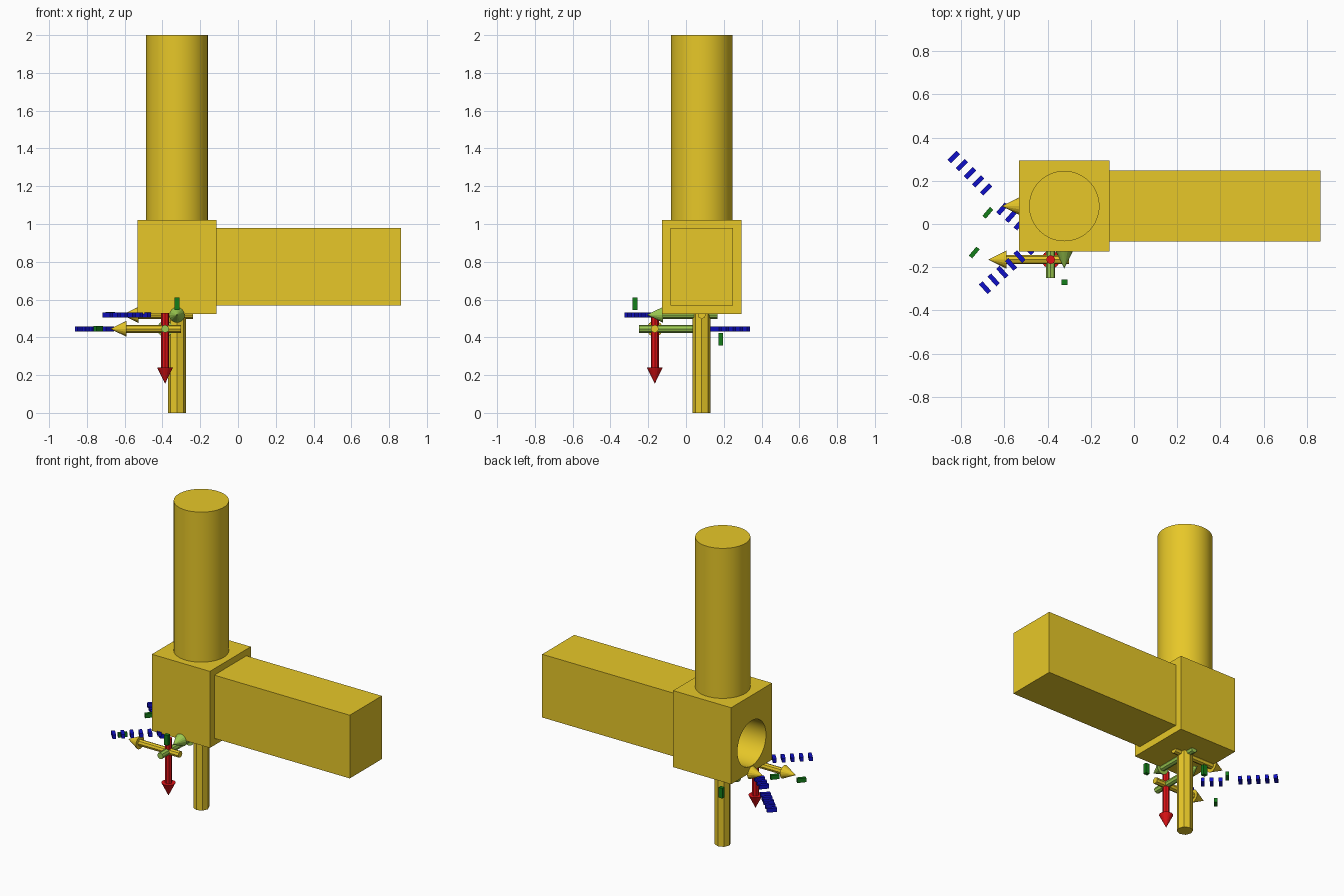
import bpy, math
from mathutils import Vector

if "Cube" in bpy.data.objects:
    bpy.data.objects.remove(bpy.data.objects["Cube"])


def material(name, r, g, b):
    lin = [(c / 255 / 12.92) if c < 11 else ((c / 255 + 0.055) / 1.055) ** 2.4 for c in (r, g, b)]
    m = bpy.data.materials.new(name)
    m.diffuse_color = (*lin, 1)
    m.use_nodes = True
    m.node_tree.nodes["Principled BSDF"].inputs["Base Color"].default_value = m.diffuse_color
    return m


GOLD = material("gold", 249, 215, 44)
LIME = material("light_green", 157, 203, 81)
RED = material("red", 225, 18, 22)
BLUE = material("blue", 16, 16, 200)
GREEN = material("dark_green", 20, 125, 25)


def finish(name, mat):
    ob = bpy.context.object
    ob.name = name
    ob.data.materials.append(mat)
    return ob


def box(name, lo, hi, mat, turn=0):
    lo, hi = Vector(lo), Vector(hi)
    bpy.ops.mesh.primitive_cube_add(size=1, location=(lo + hi) / 2, rotation=(0, 0, turn))
    bpy.context.object.scale = hi - lo
    bpy.ops.object.transform_apply(location=False, rotation=False, scale=True)
    return finish(name, mat)


def rod(name, start, end, r1, r2, sides, mat, smooth=False):
    start, end = Vector(start), Vector(end)
    d = end - start
    bpy.ops.mesh.primitive_cone_add(vertices=sides, radius1=r1, radius2=r2, depth=d.length,
                                    location=(start + end) / 2,
                                    rotation=d.to_track_quat('Z', 'Y').to_euler())
    if smooth:
        bpy.ops.object.shade_smooth_by_angle(angle=math.radians(30))
    return finish(name, mat)


def arrow(name, origin, direction, mat):
    o, d = Vector(origin), Vector(direction)
    rod(name + "_shaft", o - d * 0.085, o + d * 0.205, 0.021, 0.021, 8, mat)
    rod(name + "_head", o + d * 0.205, o + d * 0.29, 0.042, 0, 16, mat)


# Main block with a round socket in its left face
CX, CY = -0.323, 0.083
block = box("block", (-0.532, -0.127, 0.523), (-0.114, 0.295, 1.022), GOLD)
block.data.materials.append(LIME)
cutter = rod("socket_cutter", (-0.65, CY, 0.71), (-0.28, CY, 0.71), 0.147, 0.147, 48, LIME)
mod = block.modifiers.new("socket", 'BOOLEAN')
mod.object = cutter
mod.solver = 'EXACT'
bpy.context.view_layer.objects.active = block
bpy.ops.object.modifier_apply(modifier="socket")
bpy.data.objects.remove(cutter)
# Socket faces are those lying inside the outer walls
for p in block.data.polygons:
    c = p.center
    inside = -0.53 < c.x < -0.12 and -0.12 < c.y < 0.29 and 0.53 < c.z < 1.015
    p.material_index = 1 if inside else 0
bpy.ops.object.select_all(action='DESELECT')
block.select_set(True)
bpy.ops.object.shade_smooth_by_angle(angle=math.radians(30))

# Upper post, side arm and lower pin
rod("upper_post", (CX, CY, 1.02), (CX, CY, 2.0), 0.163, 0.163, 64, GOLD, True)
box("side_arm", (-0.116, -0.081, 0.568), (0.863, 0.249, 0.98), GOLD)
rod("lower_pin", (CX, CY, 0), (CX, CY, 0.525), 0.048, 0.048, 8, GOLD)

# Free axis marker in front of the block
F = (-0.386, -0.165, 0.445)
arrow("front_axis_x", F, (-1, 0, 0), GOLD)
arrow("front_axis_y", F, (0, 1, 0), LIME)
arrow("front_axis_z", F, (0, 0, -1), RED)

# Axis marker half sunk in the underside of the block
B = (CX, CY, 0.519)
arrow("base_axis_x", B, (-1, 0, 0), GOLD)
arrow("base_axis_y", B, (0, -1, 0), LIME)

# Plain tabs beyond the arrow tips
for i, (x, y, z) in enumerate([(-0.74, -0.132, 0.445), (-0.677, 0.052, 0.519)]):
    box(f"x_tab_{i}", (x - 0.027, y - 0.01, z - 0.014), (x + 0.027, y + 0.01, z + 0.014),
        GREEN, math.radians(50))
for i, (x, y, z) in enumerate([(CX, -0.27, 0.577), (-0.386, 0.185, 0.39)]):
    box(f"y_tab_{i}", (x - 0.014, y - 0.012, z - 0.033), (x + 0.014, y + 0.012, z + 0.033), GREEN)


# Rows of plain blue tick bars on the two diagonals
def tick_row(name, start, end, count, z):
    a, b = Vector(start), Vector(end)
    d = b - a
    turn = math.atan2(d.y, d.x)
    for i in range(count):
        p = a + d * i / (count - 1)
        box(f"{name}_{i}", (p.x - 0.011, p.y - 0.03, z - 0.013),
            (p.x + 0.011, p.y + 0.03, z + 0.013), BLUE, turn)


tick_row("front_tick", (-0.69, -0.295), (-0.49, -0.115), 6, 0.519)
tick_row("back_tick", (-0.835, 0.31), (-0.685, 0.16), 5, 0.445)
tick_row("back_inner_tick", (-0.61, 0.07), (-0.53, 0.0), 3, 0.445)
